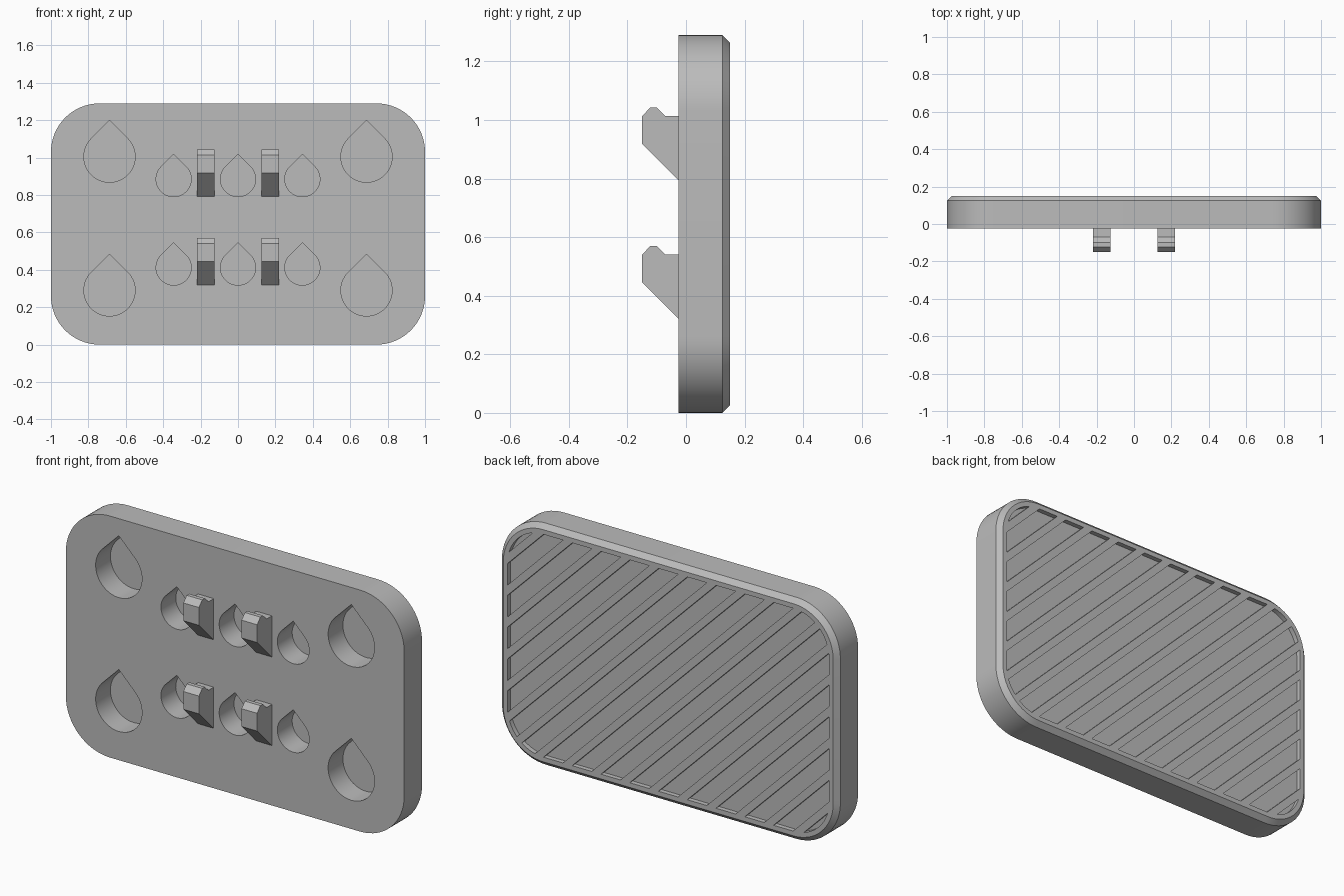
import bpy, bmesh, math
from mathutils import Vector

cube = bpy.data.objects.get("Cube")
if cube:
    bpy.data.objects.remove(cube, do_unlink=True)

W, H, R = 2.0, 1.29, 0.26          # plate width, height, corner radius
FRONT, BACK, CHAMFER = -0.025, 0.15, 0.025
MID = H / 2

grey = bpy.data.materials.new("light_grey")
grey.use_nodes = True
grey.diffuse_color = (0.5, 0.5, 0.5, 1)
grey.node_tree.nodes["Principled BSDF"].inputs["Base Color"].default_value = (0.5, 0.5, 0.5, 1)


def rounded_rect(inset, steps=16):
    """Outline in x, z of the plate, pulled in by an inset."""
    r, cx, cz = R - inset, W / 2 - R, H / 2 - R
    pts = []
    for quarter, (sx, sz) in enumerate([(1, 1), (-1, 1), (-1, -1), (1, -1)]):
        for i in range(steps + 1):
            a = math.pi / 2 * (quarter + i / steps)
            pts.append((sx * cx + r * math.cos(a), MID + sz * cz + r * math.sin(a)))
    return pts


def teardrop(x, z, r, steps=40):
    """Round hole with a right-angled point on top."""
    pts = [(x, z + r * math.sqrt(2))]
    for i in range(steps + 1):
        a = math.radians(135 + 270 * i / steps)
        pts.append((x + r * math.cos(a), z + r * math.sin(a)))
    return pts


def loft(bm, sections):
    """Closed solid through (outline, y) sections."""
    rings = [[bm.verts.new((x, y, z)) for x, z in pts] for pts, y in sections]
    n = len(rings[0])
    bm.faces.new(rings[0])
    bm.faces.new(rings[-1][::-1])
    for a, b in zip(rings, rings[1:]):
        for i in range(n):
            j = (i + 1) % n
            bm.faces.new((a[i], b[i], b[j], a[j]))


def make_object(name, bm):
    bmesh.ops.recalc_face_normals(bm, faces=bm.faces)
    mesh = bpy.data.meshes.new(name)
    bm.to_mesh(mesh)
    bm.free()
    mesh.materials.append(grey)
    obj = bpy.data.objects.new(name, mesh)
    bpy.context.collection.objects.link(obj)
    return obj


def subtract(target, cutter):
    mod = target.modifiers.new("cut", 'BOOLEAN')
    mod.operation, mod.solver, mod.object = 'DIFFERENCE', 'EXACT', cutter
    bpy.context.view_layer.objects.active = target
    bpy.ops.object.modifier_apply(modifier=mod.name)
    bpy.data.objects.remove(cutter, do_unlink=True)


# Plate with a chamfered back rim
bm = bmesh.new()
loft(bm, [(rounded_rect(0), FRONT), (rounded_rect(0), BACK - CHAMFER),
          (rounded_rect(CHAMFER), BACK)])
plate = make_object("plate", bm)

# Teardrop pockets in the front
bm = bmesh.new()
holes = [(x, z, 0.137) for x in (-0.687, 0.687) for z in (0.29, 1.005)]
holes += [(x, z, 0.094) for x in (-0.344, 0, 0.344) for z in (0.412, 0.885)]
for x, z, r in holes:
    loft(bm, [(teardrop(x, z, r), FRONT - 0.1), (teardrop(x, z, r), 0.1)])
subtract(plate, make_object("pocket_cutter", bm))

# Diagonal recesses in the back: a shallow panel less its ribs
bm = bmesh.new()
loft(bm, [(rounded_rect(0.05), BACK - 0.025), (rounded_rect(0.05), BACK + 0.1)])
panel = make_object("recess_cutter", bm)
bm = bmesh.new()
PITCH, RIB = 0.17, 0.055            # measured along x
for k in range(-10, 11):
    c = k * PITCH
    rib = [(c + s * RIB / 2 + d, MID - d) for s, d in ((-1, -1), (1, -1), (1, 1), (-1, 1))]
    loft(bm, [(rib, 0), (rib, BACK + 0.2)])
subtract(panel, make_object("rib_cutter", bm))
subtract(plate, panel)

# Hooks on the front, profile in y and height above the foot
PROFILE = [(0, 0), (-0.125, 0.125), (-0.125, 0.22), (-0.097, 0.25),
           (-0.075, 0.25), (-0.045, 0.22), (0, 0.22)]
for row, foot in (("lower", 0.32), ("upper", 0.793)):
    for side, cx in (("right", -0.172), ("left", 0.172)):
        bm = bmesh.new()
        face = bm.faces.new([bm.verts.new((cx - 0.046, FRONT + y, foot + z)) for y, z in PROFILE])
        ext = bmesh.ops.extrude_face_region(bm, geom=[face])["geom"]
        bmesh.ops.translate(bm, vec=Vector((0.092, 0, 0)),
                            verts=[v for v in ext if isinstance(v, bmesh.types.BMVert)])
        bm.faces.ensure_lookup_table()
        make_object(f"{row}_{side}_hook", bm)

# Smooth curved walls, sharp edges kept
bpy.ops.object.select_all(action='DESELECT')
plate.select_set(True)
bpy.context.view_layer.objects.active = plate
bpy.ops.object.shade_smooth_by_angle(angle=math.radians(30))
